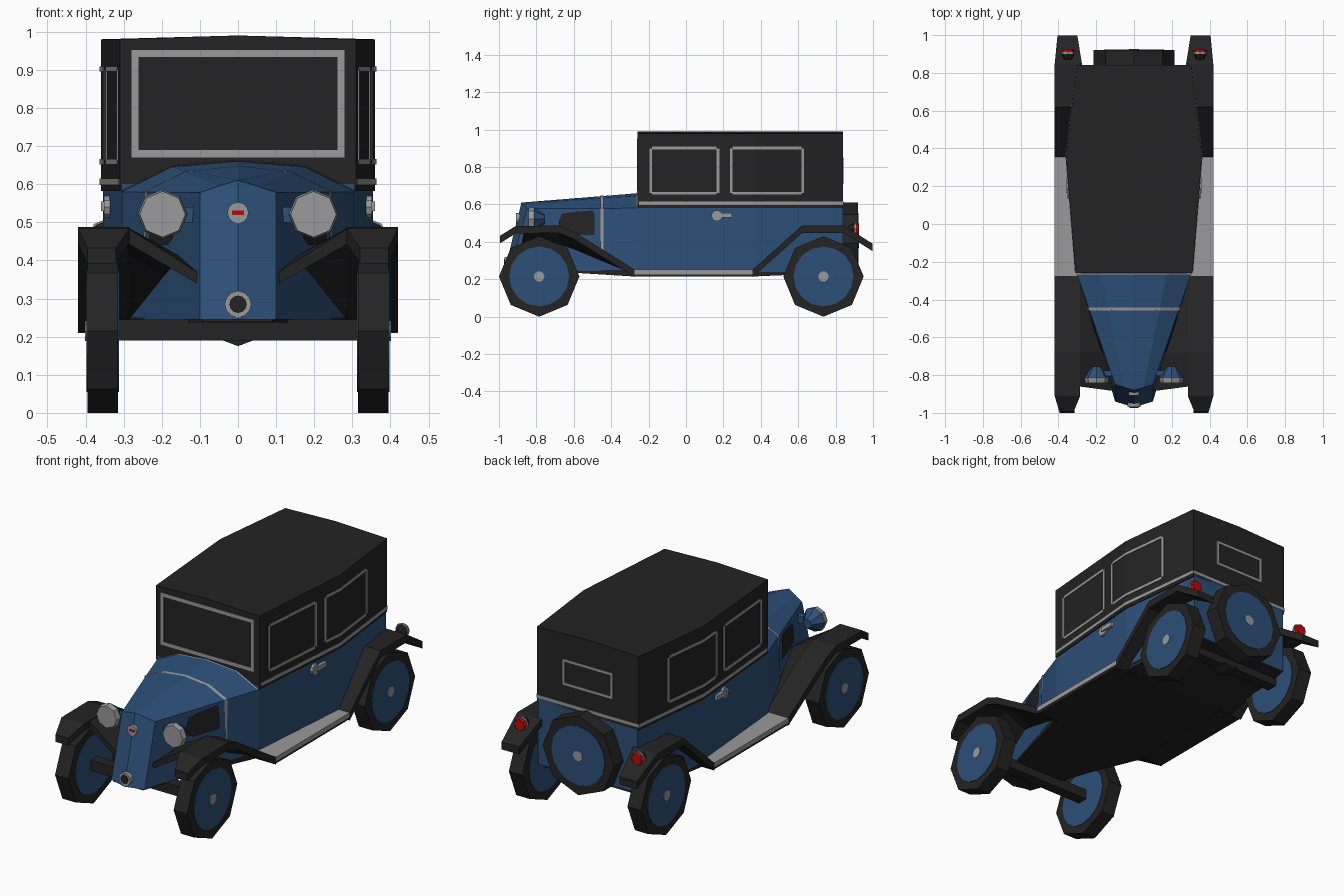
import bpy, bmesh, math
from mathutils import Matrix, Vector

if "Cube" in bpy.data.objects:
    bpy.data.objects.remove(bpy.data.objects["Cube"])


def material(name, rgb):
    m = bpy.data.materials.new(name)
    m.diffuse_color = (*rgb, 1)
    m.use_nodes = True
    m.node_tree.nodes["Principled BSDF"].inputs["Base Color"].default_value = m.diffuse_color
    return m


BLACK = material("black", (0.017, 0.017, 0.017))
BLUE = material("blue", (0.026, 0.08, 0.19))
GREY = material("grey", (0.32, 0.32, 0.32))
RED = material("red", (0.5, 0.003, 0.003))


def finish(name, bm, mat, mirror=False):
    """Optionally mirror across x, weld, and link as an object."""
    if mirror:
        geo = bmesh.ops.duplicate(bm, geom=bm.verts[:] + bm.edges[:] + bm.faces[:])["geom"]
        for v in geo:
            if isinstance(v, bmesh.types.BMVert):
                v.co.x *= -1
        bmesh.ops.remove_doubles(bm, verts=bm.verts[:], dist=1e-5)
    bmesh.ops.recalc_face_normals(bm, faces=bm.faces[:])
    me = bpy.data.meshes.new(name)
    bm.to_mesh(me)
    bm.free()
    me.materials.append(mat)
    bpy.context.collection.objects.link(bpy.data.objects.new(name, me))


def loft(name, rings, mat, closed=True, caps=True, mirror=True):
    bm = bmesh.new()
    vs = [[bm.verts.new(p) for p in r] for r in rings]
    n = len(rings[0])
    for a, b in zip(vs, vs[1:]):
        for i in range(n if closed else n - 1):
            j = (i + 1) % n
            bm.faces.new((a[i], a[j], b[j], b[i]))
    if caps:
        bm.faces.new(vs[0])
        bm.faces.new(vs[-1])
    finish(name, bm, mat, mirror)


def box(name, x0, x1, y0, y1, z0, z1, mat, mirror=False):
    loft(name, [[(x0, y, z0), (x1, y, z0), (x1, y, z1), (x0, y, z1)] for y in (y0, y1)],
         mat, mirror=mirror)


def cyl(name, axis, x, z_or_y, other, a0, a1, r0, r1, sides, mat, mirror=False):
    """Cone/cylinder along x (centre y, z) or y (centre x, z) from a0 to a1."""
    bm = bmesh.new()
    if axis == "x":
        loc, rot = ((a0 + a1) / 2, z_or_y, other), Matrix.Rotation(math.pi / 2, 4, "Y")
    else:
        loc, rot = (x, (a0 + a1) / 2, other), Matrix.Rotation(-math.pi / 2, 4, "X")
    bmesh.ops.create_cone(bm, cap_ends=True, segments=sides, radius1=r0, radius2=r1,
                          depth=a1 - a0, matrix=Matrix.Translation(loc) @ rot)
    finish(name, bm, mat, mirror)


# Plan shape of the cabin and taper of the hood
PLAN = [(-0.26, 0.31), (0.36, 0.36), (0.84, 0.305)]
HOOD_FRONT = [(0, -0.88, 0.61), (0.05, -0.865, 0.595), (0.1, -0.85, 0.578),
              (0.1, -0.94, 0.245), (0, -0.97, 0.245)]
HOOD_REAR = [(0, -0.26, 0.66), (0.175, -0.26, 0.645), (0.304, -0.26, 0.58),
             (0.304, -0.26, 0.245), (0, -0.26, 0.245)]


def cabin_x(y):
    (ya, xa), (yb, xb) = PLAN[:2] if y < 0.36 else PLAN[1:]
    return xa + (xb - xa) * (y - ya) / (yb - ya)


def hood_x(y, z):
    yf = -0.94 + 0.09 * (z - 0.245) / 0.333
    return 0.1 + 0.204 * (y - yf) / (-0.26 - yf)


# Body shell
loft("hood", [HOOD_FRONT, HOOD_REAR], BLUE, closed=False)
loft("lower_body", [[(0, y, 0.6), (w - 0.006, y, 0.6), (w - 0.006, y, 0.24), (0, y, 0.24)]
                    for y, w in PLAN], BLUE, closed=False)
loft("cabin_top", [[(0, y, 0.99), (w, y, 0.98), (w, y, 0.582), (0, y, 0.582)]
                   for y, w in PLAN], BLACK, closed=False)
loft("underside", [[(0, y, 0.25), (w, y, 0.25), (w, y, z), (0, y, z)] for y, w, z in
                   [(-0.94, 0.09, 0.238), (-0.6, 0.2, 0.235), (-0.28, 0.3, 0.215),
                    (0.36, 0.35, 0.215), (0.83, 0.298, 0.235)]], BLACK, closed=False)


# Thin bars following the curved cabin sides
def side_bar(name, y0, y1, z0, z1):
    ys = [y0] + ([0.36] if y0 < 0.36 < y1 else []) + [y1]
    loft(name, [[(cabin_x(y) + d, y, z) for d, z in
                 ((-0.004, z0), (0.003, z0), (0.003, z1), (-0.004, z1))] for y in ys], GREY)


for label, y0, y1 in (("front", -0.195, 0.178), ("rear", 0.235, 0.632)):
    t = 0.014
    for part, a, b, c, d in (("sill", y0 + t, y1 - t, 0.652, 0.666),
                             ("head", y0 + t, y1 - t, 0.895, 0.909),
                             ("post_a", y0, y0 + t, 0.662, 0.9),
                             ("post_b", y1 - t, y1, 0.662, 0.9)):
        side_bar(f"{label}_side_window_{part}", a, b, c, d)
side_bar("side_belt_trim", -0.25, 0.84, 0.598, 0.615)
box("rear_belt_trim", -0.305, 0.305, 0.837, 0.843, 0.598, 0.615, GREY)


# Flat window frames at front and back
def frame(name, x, z0, z1, y, t):
    for part, a, b, c, d in (("sill", -x, x, z0, z0 + t), ("head", -x, x, z1 - t, z1),
                             ("left", -x, t - x, z0 + t, z1 - t),
                             ("right", x - t, x, z0 + t, z1 - t)):
        box(f"{name}_{part}", a, b, y - 0.003, y + 0.003, c, d, GREY)


frame("windscreen", 0.28, 0.67, 0.952, -0.26, 0.019)
frame("rear_window", 0.15, 0.71, 0.85, 0.84, 0.013)


# Hood band, cowl edge trim and side vents
def hood_section(y, low, off=0.003):
    pts = []
    for f, r in zip(HOOD_FRONT[:3], HOOD_REAR[:3]):
        p = Vector(f).lerp(Vector(r), (y - f[1]) / (r[1] - f[1]))
        pts.append((p.x + (off if p.x else 0), y, p.z + off))
    return pts + ([(hood_x(y, low) + off, y, low)] if low else [])


loft("hood_band", [hood_section(y, 0.35) for y in (-0.457, -0.441)], GREY, False, False)
loft("cowl_trim", [hood_section(y, None) for y in (-0.268, -0.259)], GREY, False, False)
bm = bmesh.new()
bm.faces.new([bm.verts.new((hood_x(y, z) + 0.004, y, z)) for y, z in
              [(-0.68, 0.505), (-0.665, 0.55), (-0.6, 0.56), (-0.5, 0.568), (-0.49, 0.55),
               (-0.49, 0.44), (-0.64, 0.44), (-0.68, 0.46)]])
finish("hood_vent", bm, BLACK, True)


# Fenders, inner aprons and running boards
def fender(name, path, t=0.04):
    loft(name, [[(xi, y, z), (xo, y, z), (xo, y, z - t), (xi, y, z - t)]
                for y, z, xi, xo in path], BLACK)


fender("front_fender", [(-0.995, 0.432, 0.32, 0.395), (-0.91, 0.485, 0.285, 0.42),
                        (-0.68, 0.487, 0.285, 0.42), (-0.6, 0.455, 0.285, 0.42),
                        (-0.275, 0.252, 0.285, 0.42)])
fender("rear_fender", [(0.355, 0.25, 0.275, 0.42), (0.62, 0.487, 0.275, 0.42),
                       (0.845, 0.487, 0.275, 0.42), (0.998, 0.39, 0.3, 0.405)])
loft("fender_apron", [[(0.29, yo, zo), (xi, yi, zi), (xi, yi, zi - 0.03), (0.29, yo, zo - 0.04)]
                      for yo, zo, xi, yi, zi in
                      [(-0.86, 0.485, 0.1, -0.885, 0.365), (-0.68, 0.487, 0.15, -0.68, 0.41),
                       (-0.6, 0.455, 0.18, -0.6, 0.385), (-0.275, 0.252, 0.29, -0.275, 0.25)]],
     BLACK)
box("running_board", 0.285, 0.42, -0.275, 0.355, 0.226, 0.252, GREY, True)
box("running_board_base", 0.285, 0.415, -0.275, 0.355, 0.214, 0.226, BLACK, True)

# Wheels and axles
for label, y in (("front", -0.785), ("rear", 0.735)):
    cyl(f"{label}_tyre", "x", 0, y, 0.215, 0.315, 0.395, 0.215, 0.215, 8, BLACK, True)
    cyl(f"{label}_wheel_disc", "x", 0, y, 0.215, 0.312, 0.398, 0.16, 0.16, 16, BLUE, True)
    cyl(f"{label}_hub", "x", 0, y, 0.215, 0.39, 0.401, 0.028, 0.028, 10, GREY, True)
    box(f"{label}_axle", -0.32, 0.32, y - 0.03, y + 0.03, 0.19, 0.245, BLACK)
loft("axle_housing", [[(-0.045, y, 0.192), (0.045, y, 0.192), (0, y, 0.175)]
                      for y in (0.69, 0.78)], BLACK, mirror=False)
cyl("spare_tyre", "y", 0, 0, 0.395, 0.83, 0.92, 0.215, 0.215, 8, BLACK)
cyl("spare_wheel_disc", "y", 0, 0, 0.395, 0.9, 0.923, 0.16, 0.16, 16, BLUE)
cyl("spare_hub", "y", 0, 0, 0.395, 0.91, 0.926, 0.028, 0.028, 10, GREY)

# Headlamps and tail lamps
cyl("headlamp_lens", "y", 0.198, 0, 0.521, -0.842, -0.812, 0.06, 0.065, 8, GREY, True)
cyl("headlamp_shell", "y", 0.198, 0, 0.521, -0.812, -0.755, 0.064, 0.025, 8, BLUE, True)
box("headlamp_bracket", 0.09, 0.16, -0.805, -0.775, 0.5, 0.54, BLUE, True)
cyl("tail_lamp_shell", "y", 0.35, 0, 0.468, 0.87, 0.905, 0.02, 0.036, 8, BLACK, True)
cyl("tail_lamp_rim", "y", 0.35, 0, 0.468, 0.9, 0.91, 0.039, 0.039, 8, GREY, True)
cyl("tail_lamp_lens", "y", 0.35, 0, 0.468, 0.905, 0.925, 0.036, 0.03, 8, RED, True)

# Nose plates and door handles
cyl("nose_disc", "y", 0, 0, 0.525, -0.908, -0.885, 0.028, 0.028, 12, GREY)
box("nose_disc_stripe", -0.016, 0.016, -0.91, -0.905, 0.519, 0.531, RED)
cyl("crank_ring", "y", 0, 0, 0.285, -0.97, -0.945, 0.035, 0.035, 12, GREY)
cyl("crank_hole", "y", 0, 0, 0.285, -0.973, -0.95, 0.023, 0.023, 12, BLACK)
cyl("handle_knob", "x", 0, 0.165, 0.54, 0.335, 0.352, 0.03, 0.03, 10, GREY, True)
box("handle_lever", 0.34, 0.36, 0.165, 0.245, 0.53, 0.555, GREY, True)
